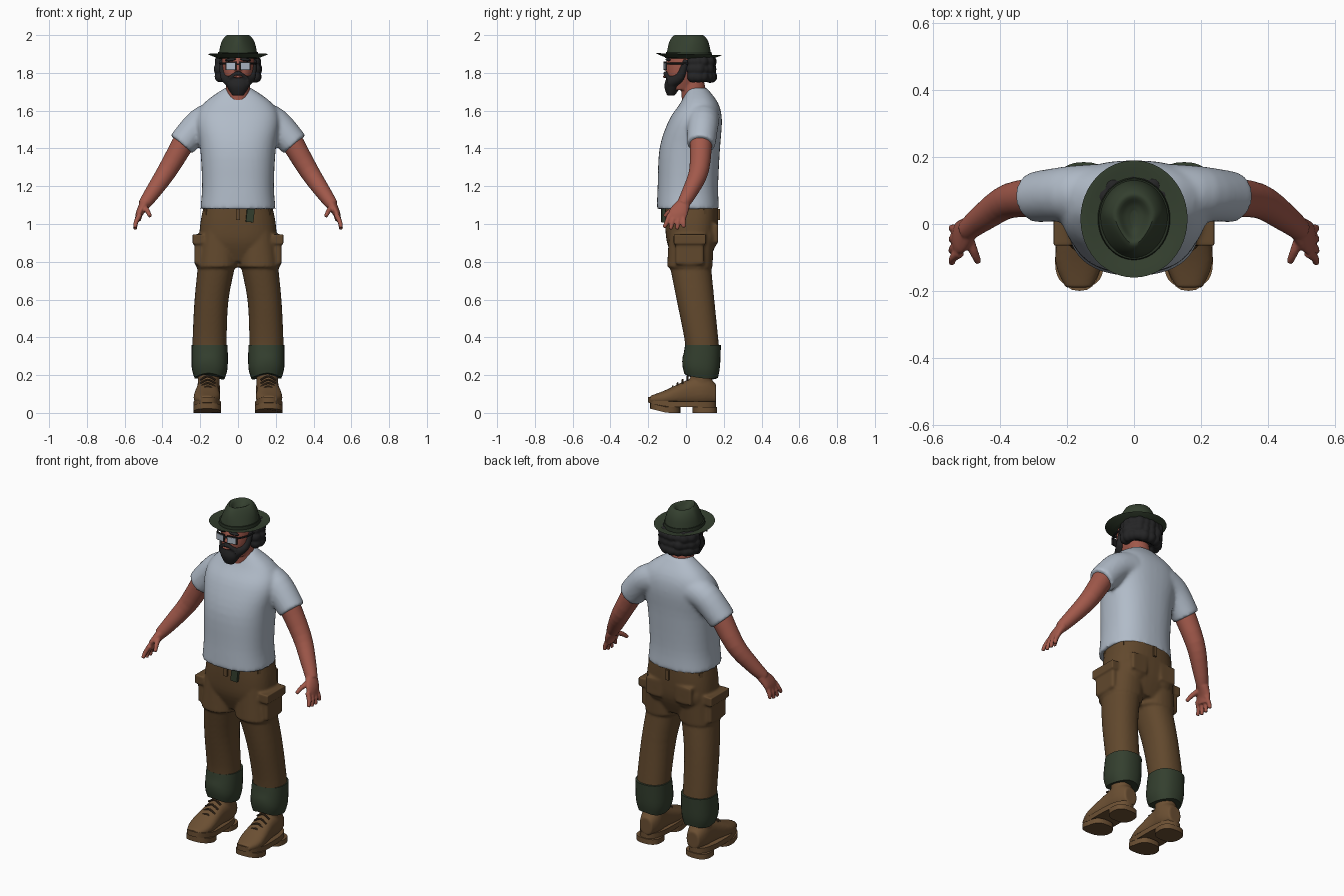
import bpy, bmesh, math, random
from mathutils import Vector, Matrix, Euler

cube = bpy.data.objects.get("Cube")
if cube:
    bpy.data.objects.remove(cube, do_unlink=True)
random.seed(4)
UP, BACK = Vector((0, 0, 1)), Vector((0, 1, 0))


def material(name, *rgb):
    mat = bpy.data.materials.new(name)
    mat.use_nodes = True
    mat.diffuse_color = (*rgb, 1)
    mat.node_tree.nodes["Principled BSDF"].inputs["Base Color"].default_value = (*rgb, 1)
    return mat


SHIRT = material("pale grey blue cloth", .44, .5, .58)
SKIN = material("ruddy skin", .36, .1, .07)
TROUSER = material("brown cloth", .12, .065, .026)
BOOT = material("tan leather", .15, .08, .033)
LACE = material("dark brown cord", .07, .04, .02)
GREEN = material("dark green cloth", .034, .05, .028)
RIBBON = material("deep green ribbon", .02, .03, .017)
HAIR = material("charcoal hair", .018, .018, .019)
LENS = material("pale lens", .42, .48, .56)


def spline(keys, steps):
    """Smoothly interpolate keys, each a row of numbers."""
    rows = []
    last = len(keys) - 1
    for i in range(last):
        near = keys[max(i - 1, 0)], keys[i], keys[i + 1], keys[min(i + 2, last)]
        for step in range(steps):
            t = step / steps
            rows.append([b + t / 2 * (c - a + t * (2 * a - 5 * b + 4 * c - d + t * (3 * (b - c) + d - a)))
                         for a, b, c, d in zip(*near)])
    return rows + [list(keys[last])]


def skin_rings(bm, rings, axis=None, ref=BACK, power=2, sides=28):
    """Join rings (x, y, z, radius, radius); without an axis they follow the path."""
    previous, made = None, []
    for i, (x, y, z, ru, rv) in enumerate(rings):
        ahead, behind = rings[min(i + 1, len(rings) - 1)], rings[max(i - 1, 0)]
        along = axis or (Vector(ahead[:3]) - Vector(behind[:3])).normalized()
        v = (ref - along * ref.dot(along)).normalized()
        u = v.cross(along)
        ring = []
        for k in range(sides):
            angle = math.tau * k / sides
            c, s = (math.copysign(abs(f) ** (2 / power), f) for f in (math.cos(angle), math.sin(angle)))
            ring.append(bm.verts.new(Vector((x, y, z)) + u * c * ru + v * s * rv))
        if previous:
            for k in range(sides):
                following = (k + 1) % sides
                bm.faces.new((previous[k], previous[following], ring[following], ring[k]))
        else:
            bm.faces.new(ring[::-1])
        previous = ring
        made += ring
    bm.faces.new(previous)
    return made


def loft(bm, keys, axis=None, steps=4, **options):
    return skin_rings(bm, spline(keys, steps), axis, **options)


def column(bm, keys, x=0, **options):
    """Upright loft from keys (height, depth, half width, half depth)."""
    return loft(bm, [(x, y, z, rx, ry) for z, y, rx, ry in keys], UP, **options)


def tube(bm, points, start, end, **options):
    """Round limb through the points, its radius tapering evenly."""
    path = spline(points, 4)
    taper = (end - start) / (len(path) - 1)
    radii = [start + taper * i for i in range(len(path))]
    skin_rings(bm, [(*p, r, r) for p, r in zip(path, radii)], **options)


def placed(loc, size, turn):
    return Matrix.LocRotScale(Vector(loc), Euler(turn), Vector(size))


def blob(bm, loc, size, turn=(0, 0, 0)):
    bmesh.ops.create_uvsphere(bm, u_segments=20, v_segments=12, radius=1, matrix=placed(loc, size, turn))


def box(bm, loc, size, turn=(0, 0, 0)):
    bmesh.ops.create_cube(bm, size=1, matrix=placed(loc, size, turn))


def flip(bm, verts):
    bmesh.ops.scale(bm, vec=(-1, 1, 1), verts=verts)


def mirror(bm):
    """Add a reflected copy of everything built so far."""
    copy = bmesh.ops.duplicate(bm, geom=bm.verts[:] + bm.edges[:] + bm.faces[:])
    flip(bm, [item for item in copy["geom"] if isinstance(item, bmesh.types.BMVert)])


def finish(name, bm, mat, voxel=0, smooth=4):
    bmesh.ops.recalc_face_normals(bm, faces=bm.faces)
    mesh = bpy.data.meshes.new(name)
    bm.to_mesh(mesh)
    mesh.materials.append(mat)
    mesh.shade_smooth()
    mesh.set_sharp_from_angle(angle=math.radians(42))
    obj = bpy.data.objects.new(name, mesh)
    bpy.context.collection.objects.link(obj)
    if voxel:  # fuse overlapping volumes into one soft skin
        remesh = obj.modifiers.new("Fuse", "REMESH")
        remesh.mode, remesh.voxel_size, remesh.use_smooth_shade = "VOXEL", voxel, True
        soften = obj.modifiers.new("Soften", "SMOOTH")
        soften.factor, soften.iterations = .5, smooth


def finish_pair(name, bm, mat, **options):
    finish("left_" + name, bm, mat, **options)
    flip(bm, bm.verts)
    finish("right_" + name, bm, mat, **options)


# Shirt: sleeves, then the body
bm = bmesh.new()
tube(bm, [(.12, .09, 1.56), (.2, .09, 1.53), (.3, .08, 1.42)], .09, .075)
mirror(bm)
column(bm, [(1.08, .01, .2, .165), (1.2, .01, .19, .16), (1.4, .02, .2, .16), (1.55, .05, .22, .14),
            (1.64, .07, .18, .1), (1.72, .06, .07, .05)], power=2.4, sides=40)
finish("shirt", bm, SHIRT, voxel=.01, smooth=7)

# Trousers: legs, pockets and seat, then the hips
bm = bmesh.new()
loft(bm, [(.1, .03, .96, .1, .12), (.11, .02, .77, .11, .12)], UP, power=2.3)
loft(bm, [(.11, .02, .8, .1, .11), (.14, .05, .6, .09, .1), (.15, .08, .4, .09, .09), (.15, .09, .3, .09, .09)],
     UP, power=2.2)
box(bm, (.2, .02, .86), (.06, .15, .15))
box(bm, (.21, .02, .92), (.06, .17, .05))
box(bm, (.1, .15, .95), (.1, .04, .1))
blob(bm, (.09, .07, .93), (.1, .1, .1))
mirror(bm)
column(bm, [(1.1, .03, .18, .14), (1, .03, .2, .14), (.9, .03, .2, .13), (.8, .03, .15, .09)], power=2.5, sides=40)
finish("trousers", bm, TROUSER, voxel=.008)

# Belt loops around the waist
bm = bmesh.new()
for degrees in range(30, 360, 60):
    angle = math.radians(degrees)
    box(bm, (.19 * math.cos(angle), .03 + .14 * math.sin(angle), 1.05), (.02, .02, .06), (0, 0, angle + math.pi / 2))
finish("belt_loops", bm, TROUSER)

# Hanging belt end
bm = bmesh.new()
box(bm, (.065, -.12, 1.05), (.04, .02, .08), (0, .1, .1))
finish("belt_end", bm, GREEN)

# Turned-up cuffs with a low back edge
bm = bmesh.new()
cuff = column(bm, [(.36, .09, .095, .095), (.25, .08, .095, .1), (.19, .08, .08, .09)], x=.15, power=2.3)
for v in cuff:
    if v.co.z < .28:
        v.co.z -= .12 * (v.co.y - .08) + .01 * math.sin(30 * v.co.x)
finish_pair("cuff", bm, GREEN)

# Boots: foot and shaft, then sole, heel and tread with a raised toe
bm = bmesh.new()
loft(bm, [(.165, -.19, .07, .04, .02), (.165, -.11, .08, .07, .04), (.16, .02, .11, .06, .07),
          (.155, .1, .12, .06, .08), (.155, .16, .1, .04, .05)], BACK, ref=UP, power=2.4)
tube(bm, [(.155, .08, .1), (.155, .08, .25)], .06, .055)
finish_pair("boot", bm, BOOT, voxel=.006, smooth=3)

bm = bmesh.new()
for y, half, low in ((-.02, .18, .03), (.1, .065, 0), (-.11, .08, 0)):
    column(bm, [(low, y, .073, half), (low + .03, y, .073, half)], x=.163, power=2.6, steps=1)
for v in bm.verts:
    v.co.z += max(0, -.1 - v.co.y) / 4
finish_pair("boot_sole", bm, BOOT)

bm = bmesh.new()
for k in range(4):
    y, z = -.07 + .026 * k, .13 + .018 * k
    tube(bm, [(.12, y, z - .01), (.16, y, z + .01), (.2, y, z - .01)], .005, .005, sides=8)
finish_pair("boot_laces", bm, LACE)

# Arms, palms, fingers and thumbs
bm = bmesh.new()
tube(bm, [(.26, .08, 1.48), (.37, .07, 1.29), (.45, .02, 1.17), (.5, -.02, 1.1)], .063, .031)
loft(bm, [(.49, -.01, 1.11, .03, .035), (.52, -.04, 1.06, .02, .05), (.53, -.05, 1.02, .016, .04)])
for k in range(4):
    base, tip, curl = -.086 + .024 * k, -.117 + .035 * k, .01 * abs(k - 1.5)
    tube(bm, [(.52, base, 1.05), (.54, (base + tip) / 2, 1.01), (.545, tip, .966 + curl)], .015, .01, sides=12)
tube(bm, [(.5, -.03, 1.09), (.48, -.08, 1.07), (.465, -.115, 1.04)], .018, .01, sides=12)
finish_pair("arm", bm, SKIN, voxel=.005)

# Neck, head and nose
bm = bmesh.new()
tube(bm, [(0, .05, 1.62), (0, .03, 1.78)], .07, .06)
column(bm, [(1.71, -.02, .05, .06), (1.8, 0, .08, .1), (1.9, .01, .085, .1), (1.94, .01, .06, .07)], power=2.3)
tube(bm, [(0, -.09, 1.87), (0, -.1, 1.81)], .01, .02, sides=16)
finish("head", bm, SKIN, voxel=.006, smooth=3)

bm = bmesh.new()
blob(bm, (0, -.11, 1.78), (.024, .012, .007))
finish("lower_lip", bm, SKIN)

# Beard: sideburns and moustache, then the chin
bm = bmesh.new()
tube(bm, [(.03, -.08, 1.75), (.07, -.03, 1.78), (.085, 0, 1.87)], .035, .013)
tube(bm, [(0, -.11, 1.8), (.05, -.09, 1.77)], .013, .01)
mirror(bm)
column(bm, [(1.68, -.08, .03, .02), (1.73, -.07, .06, .045), (1.78, -.05, .07, .052)])
finish("beard", bm, HAIR, voxel=.006, smooth=3)

# Curly hair: lumps around the sides and back
bm = bmesh.new()
blob(bm, (0, .06, 1.83), (.1, .08, .07))
for z in (1.86, 1.82, 1.78):
    for degrees in range(-18, 200, 22):
        angle = math.radians(degrees + random.uniform(-4, 4))
        size = random.uniform(.028, .037)
        blob(bm, (.094 * math.cos(angle), .06 + .073 * math.sin(angle), z), (size, size, size))
finish("hair", bm, HAIR, voxel=.006, smooth=2)

# Eyebrows and glasses
bm = bmesh.new()
blob(bm, (.04, -.095, 1.87), (.03, .012, .008), (0, .1, .2))
mirror(bm)
finish("eyebrows", bm, HAIR)

bm = bmesh.new()
box(bm, (.038, -.109, 1.837), (.058, .008, .044), (0, 0, .18))
tube(bm, [(.066, -.1, 1.85), (.09, -.05, 1.85), (.096, .02, 1.85)], .005, .005, ref=UP, sides=8)
mirror(bm)
box(bm, (0, -.114, 1.846), (.03, .008, .01))
finish("glasses_frame", bm, HAIR)

bm = bmesh.new()
box(bm, (.038, -.113, 1.836), (.046, .006, .034), (0, 0, .18))
mirror(bm)
finish("glasses_lenses", bm, LENS)


def hat_part(name, mat, profile, tilt=0, pinch=0, **options):
    """Oval turned part from (height, radius) pairs, pinched towards the front."""
    bm = bmesh.new()
    column(bm, [(z, .015, r, r + .015) for z, r in profile], sides=48, **options)
    for v in bm.verts:
        v.co.x *= 1 - pinch * max(0, v.co.z - 1.9) * max(0, .03 - v.co.y)
        v.co.z -= tilt * v.co.y
    finish(name, bm, mat)


# Hat: bowl-shaped brim, dented crown and ribbon
hat_part("hat_brim", GREEN, [(1.875, .1), (1.9, .16), (1.89, .1)], tilt=.03)
hat_part("hat_crown", GREEN, [(1.88, .105), (1.96, .09), (2, .06), (1.98, .03), (1.97, .01)], pinch=45)
hat_part("hat_ribbon", RIBBON, [(1.88, .11), (1.91, .105)], steps=1)
